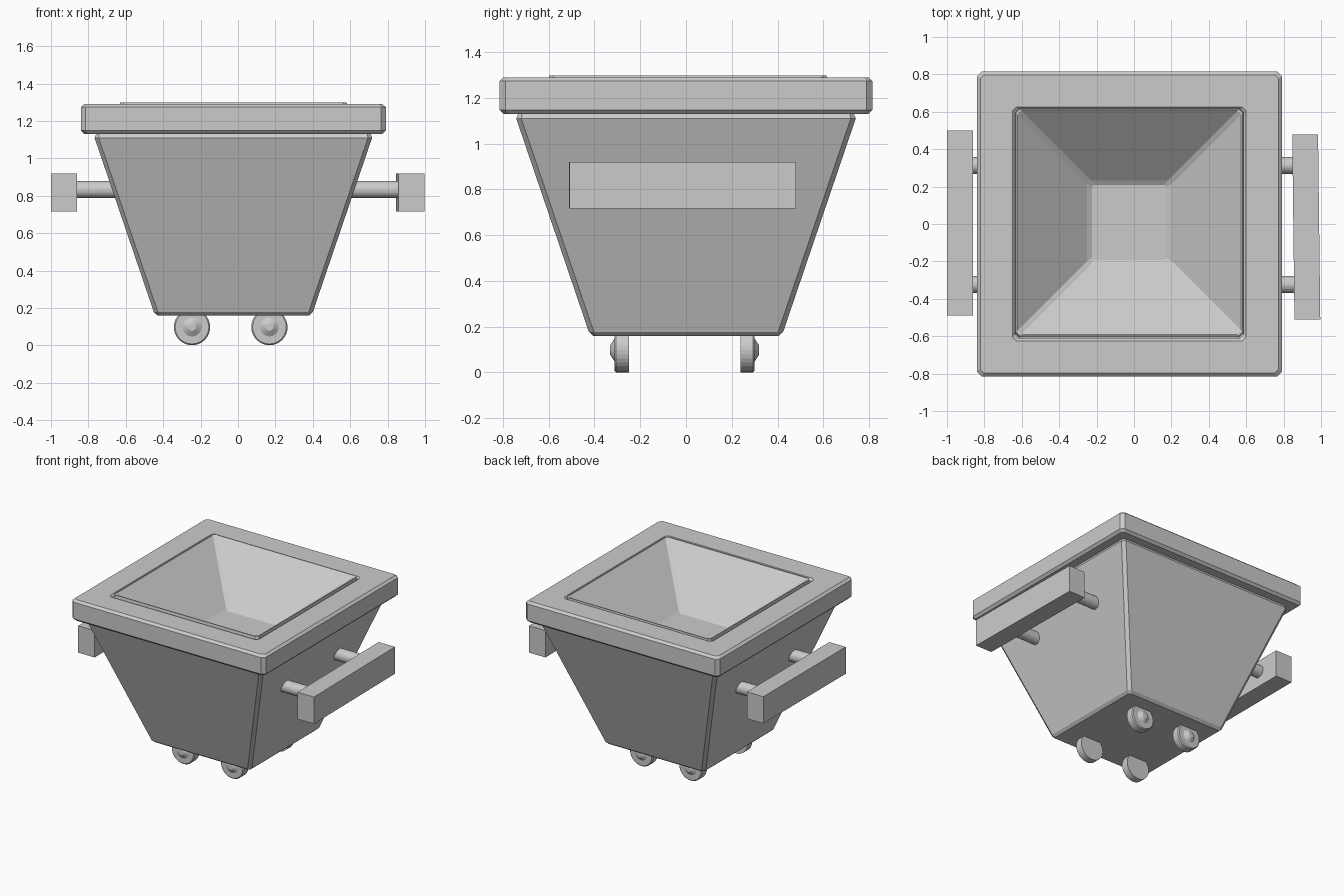
import bpy, bmesh, math
from mathutils import Matrix, Vector

if "Cube" in bpy.data.objects:
    bpy.data.objects.remove(bpy.data.objects["Cube"])

CX = -0.025  # the bin sits slightly left of centre
grey = bpy.data.materials.new("plain grey")
grey.diffuse_color = (0.6, 0.6, 0.6, 1)
grey.use_nodes = True
grey.node_tree.nodes["Principled BSDF"].inputs["Base Color"].default_value = grey.diffuse_color


def finish(name, bm):
    bmesh.ops.recalc_face_normals(bm, faces=bm.faces)
    return add_mesh(name, bm)


def add_mesh(name, bm):
    me = bpy.data.meshes.new(name)
    bm.to_mesh(me)
    bm.free()
    me.materials.append(grey)
    ob = bpy.data.objects.new(name, me)
    bpy.context.collection.objects.link(ob)
    return ob


def bridge(bm, rings):
    for a, b in zip(rings, rings[1:]):
        n = len(a)
        for i in range(n):
            bm.faces.new((a[i], a[(i + 1) % n], b[(i + 1) % n], b[i]))


def square_loft(name, levels, cy=0.0, cap_first=False, cap_last=False):
    """Stack of corner-cut squares; each level is (half width, z, corner cut)."""
    bm = bmesh.new()
    rings = []
    for h, z, c in levels:
        k = h - c
        pts = [(h, -k), (h, k), (k, h), (-k, h), (-h, k), (-h, -k), (-k, -h), (k, -h)]
        rings.append([bm.verts.new((CX + x, cy + y, z)) for x, y in pts])
    bridge(bm, rings)
    if cap_first:
        bm.faces.new(rings[0][::-1])
    if cap_last:
        bm.faces.new(rings[-1])
    return add_mesh(name, bm)


# tapered outer body
square_loft("bin_body", [(0.405, 0.16, 0.015), (0.425, 0.178, 0.022),
                         (0.742, 1.11, 0.022), (0.73, 1.14, 0.015)], cap_first=True)

# thick rim with chamfered edges and a shallow groove inside
square_loft("rim", [(0.71, 1.13, 0.02), (0.797, 1.13, 0.02), (0.815, 1.148, 0.025),
                    (0.815, 1.274, 0.025), (0.797, 1.29, 0.02), (0.625, 1.29, 0.02),
                    (0.61, 1.275, 0.02)])

# sunken hopper with a thin raised lip
square_loft("hopper", [(0.61, 1.275, 0.02), (0.606, 1.298, 0.02), (0.598, 1.298, 0.02),
                       (0.225, 0.985, 0.02), (0.2, 0.97, 0.01)], cy=0.008, cap_last=True)


# handle bars, the right one slightly askew
def bar(name, x, y, turn):
    bm = bmesh.new()
    m = (Matrix.Translation((x, y, 0.818)) @ Matrix.Rotation(turn, 4, "Z")
         @ Matrix.Diagonal((0.138, 0.99, 0.204, 1)))
    bmesh.ops.create_cube(bm, size=1, matrix=m)
    finish(name, bm)


bar("left_handle_bar", -0.931, 0.005, 0)
bar("right_handle_bar", 0.921, -0.016, 0.012)

# rods that hold the bars
for side, x0, x1 in (("left", -0.9, -0.6), ("right", 0.55, 0.88)):
    for place, y in (("front", -0.323), ("back", 0.313)):
        bm = bmesh.new()
        m = (Matrix.Translation(((x0 + x1) / 2, y, 0.833))
             @ Matrix.Rotation(math.pi / 2, 4, "Y"))
        bmesh.ops.create_cone(bm, cap_ends=True, segments=32, radius1=0.046,
                              radius2=0.046, depth=x1 - x0, matrix=m)
        finish(f"{side}_{place}_handle_rod", bm)

# wheels: flat inside, pointed hub outside
profile = [(0.097, 0.0), (0.097, 0.055), (0.09, 0.062), (0.05, 0.062), (0.02, 0.082)]
for place, sy, y0 in (("front", -1, -0.25), ("back", 1, 0.238)):
    for side, x in (("left", -0.246), ("right", 0.168)):
        bm = bmesh.new()
        rings = []
        for r, d in profile:
            rings.append([bm.verts.new((x + r * math.cos(i * math.tau / 32), y0 + sy * d,
                                        0.098 + r * math.sin(i * math.tau / 32)))
                          for i in range(32)])
        bridge(bm, rings)
        bm.faces.new(rings[0])
        bm.faces.new(rings[-1])
        finish(f"{place}_{side}_wheel", bm)
